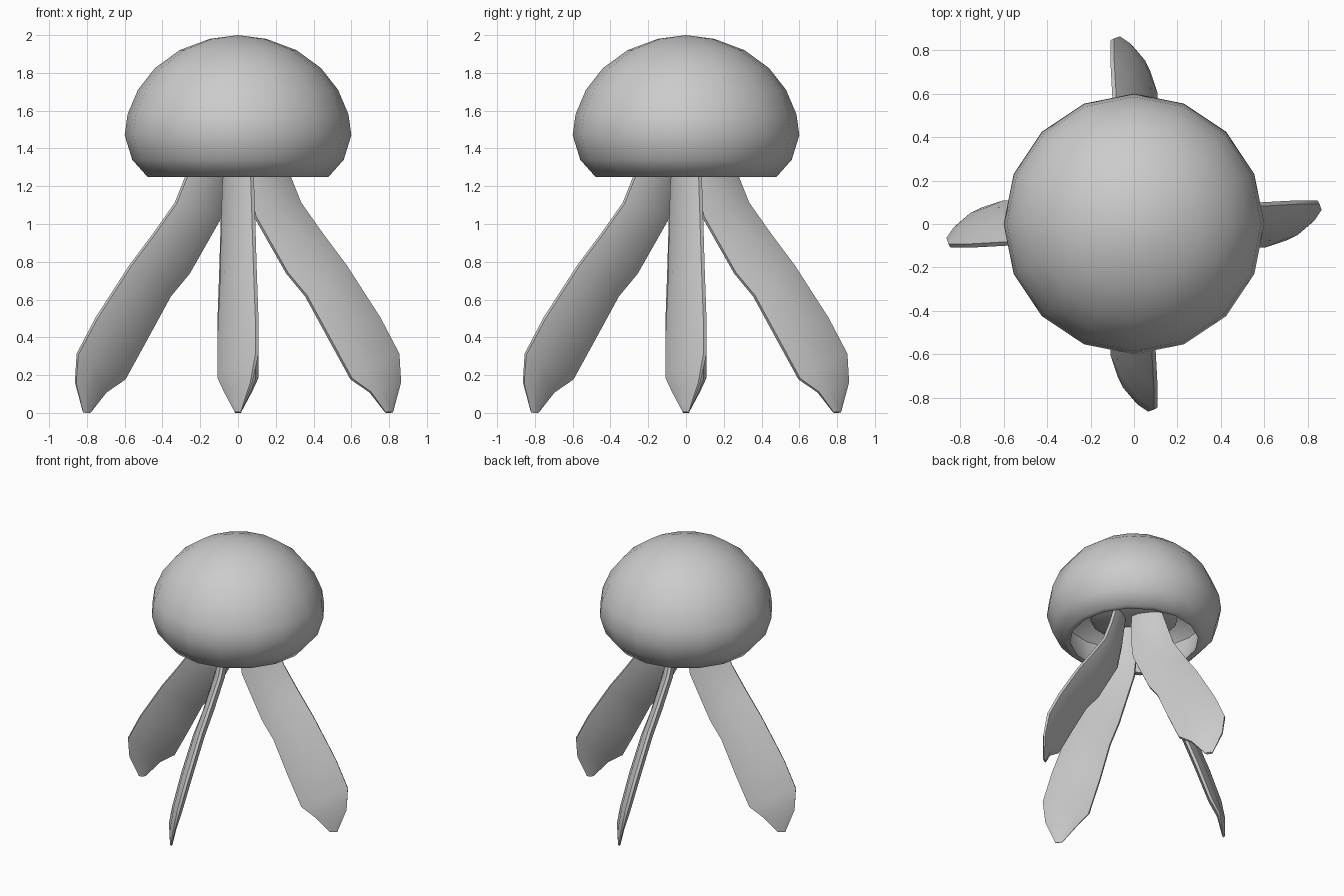
import bpy, bmesh, math
from mathutils import Vector, Matrix

cube = bpy.data.objects.get("Cube")
if cube:
    bpy.data.objects.remove(cube, do_unlink=True)

grey = bpy.data.materials.new("soft grey")
grey.use_nodes = True
COLOUR = (0.6, 0.6, 0.6, 1)
grey.diffuse_color = COLOUR
grey.node_tree.nodes["Principled BSDF"].inputs["Base Color"].default_value = COLOUR


def finish(name, bm, angle):
    """Turn a bmesh into a smooth-shaded object."""
    bmesh.ops.remove_doubles(bm, verts=bm.verts, dist=0.0005)
    bmesh.ops.recalc_face_normals(bm, faces=bm.faces)
    mesh = bpy.data.meshes.new(name)
    bm.to_mesh(mesh)
    bm.free()
    mesh.materials.append(grey)
    obj = bpy.data.objects.new(name, mesh)
    bpy.context.collection.objects.link(obj)
    bpy.ops.object.select_all(action="DESELECT")
    obj.select_set(True)
    bpy.context.view_layer.objects.active = obj
    bpy.ops.object.shade_smooth_by_angle(angle=math.radians(angle))


def lathe(name, profile, sides=16):
    """Spin a radius/height profile around the z axis."""
    bm = bmesh.new()
    verts = [bm.verts.new((r, 0, z)) for r, z in profile]
    edges = [bm.edges.new(pair) for pair in zip(verts, verts[1:])]
    bmesh.ops.spin(bm, geom=verts + edges, cent=(0, 0, 0), axis=(0, 0, 1),
                   angle=math.tau, steps=sides, use_duplicate=False)
    finish(name, bm, 50)


# Domed bell: outer skin, rim, then the hollow underside
lathe("bell", [
    (0, 2), (0.15, 1.98), (0.31, 1.92), (0.44, 1.825), (0.53, 1.71),
    (0.585, 1.58), (0.6, 1.47), (0.56, 1.34), (0.48, 1.25),
    (0.44, 1.25), (0.48, 1.35), (0.5, 1.46), (0.42, 1.55), (0.3, 1.58), (0, 1.58)])

# Core under the bell that holds the arms
lathe("core", [(0, 1.6), (0.28, 1.6), (0.3, 1.42), (0.25, 1.39), (0, 1.39)])

# Arm stations: inner edge x, z; outer edge x, z; half width in y; half thickness
STATIONS = [
    (0.05, 1.42, 0.2, 1.46, 0.06, 0.035),
    (0.06, 1.2, 0.27, 1.26, 0.075, 0.035),
    (0.09, 1.04, 0.33, 1.11, 0.08, 0.035),
    (0.26, 0.74, 0.45, 0.94, 0.085, 0.035),
    (0.36, 0.62, 0.57, 0.78, 0.09, 0.035),
    (0.48, 0.4, 0.75, 0.5, 0.1, 0.035),
    (0.6, 0.18, 0.85, 0.31, 0.1, 0.032),
    (0.7, 0.11, 0.86, 0.16, 0.07, 0.022),
    (0.78, 0.003, 0.82, 0.003, 0.015, 0.008),
]
# Rounded blade section: position across, share of thickness
SECTION = [(0, 0.3), (0.25, 1), (0.75, 1), (1, 0.3),
           (1, -0.3), (0.75, -1), (0.25, -1), (0, -0.3)]


def arm(name, turn):
    """Loft a twisted blade, turned about the z axis."""
    bm = bmesh.new()
    along = Vector((0.55, 0, -0.83))
    rings = []
    for xi, zi, xo, zo, w, t in STATIONS:
        inner, outer = Vector((xi, -w, zi)), Vector((xo, w, zo))
        normal = along.cross(outer - inner).normalized()
        ring = []
        for s, k in SECTION:
            p = inner.lerp(outer, s) + normal * t * k
            p.z = max(p.z, 0)
            ring.append(bm.verts.new(p))
        rings.append(ring)
    n = len(SECTION)
    for a, b in zip(rings, rings[1:]):
        for i in range(n):
            j = (i + 1) % n
            bm.faces.new((a[i], a[j], b[j], b[i]))
    bm.faces.new(rings[0])
    bm.faces.new(rings[-1])
    bmesh.ops.rotate(bm, verts=bm.verts, matrix=Matrix.Rotation(turn, 3, "Z"))
    finish(name, bm, 60)


for k, side in enumerate(("left", "back", "right", "front")):
    arm(side + "_arm", k * math.pi / 2)
